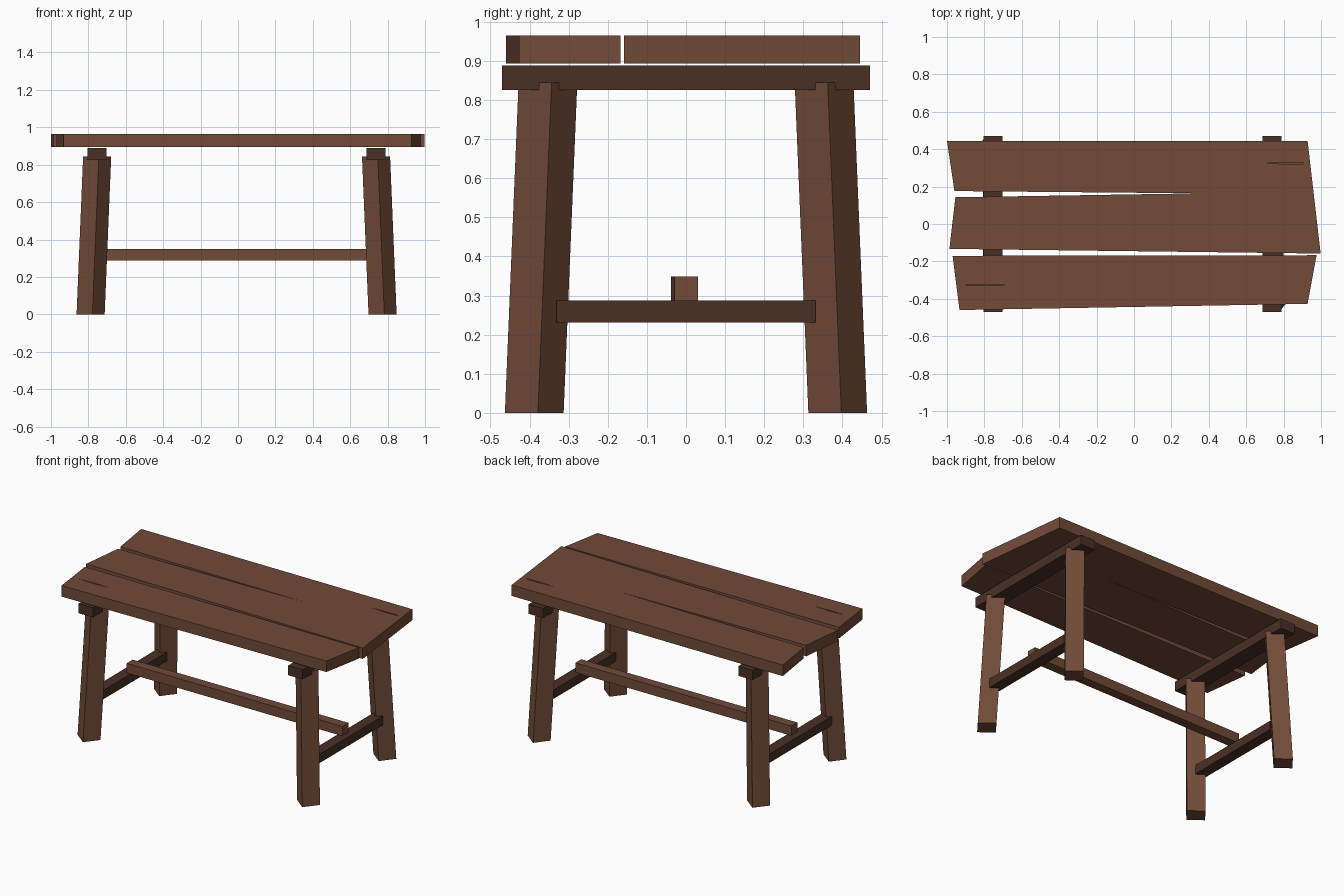
import bpy, bmesh, math
from mathutils import Vector

if "Cube" in bpy.data.objects:
    bpy.data.objects.remove(bpy.data.objects["Cube"])


def material(name, rgb):
    m = bpy.data.materials.new(name)
    m.diffuse_color = (*rgb, 1)
    m.use_nodes = True
    m.node_tree.nodes["Principled BSDF"].inputs["Base Color"].default_value = m.diffuse_color
    return m


WOOD = material("warm brown wood", (0.165, 0.070, 0.040))
DARK = material("dark brown wood", (0.068, 0.030, 0.019))


def prism(name, bottom, top, mat):
    """Solid between two matching outlines of 3D points."""
    bm = bmesh.new()
    lo = [bm.verts.new(p) for p in bottom]
    hi = [bm.verts.new(p) for p in top]
    n = len(lo)
    bm.faces.new(lo[::-1])
    bm.faces.new(hi)
    for i in range(n):
        j = (i + 1) % n
        bm.faces.new((lo[i], lo[j], hi[j], hi[i]))
    bmesh.ops.recalc_face_normals(bm, faces=bm.faces)
    me = bpy.data.meshes.new(name)
    bm.to_mesh(me)
    bm.free()
    me.materials.append(mat)
    ob = bpy.data.objects.new(name, me)
    bpy.context.collection.objects.link(ob)
    return ob


def slab(name, outline, z0, z1, mat):
    return prism(name, [(x, y, z0) for x, y in outline],
                 [(x, y, z1) for x, y in outline], mat)


def box(name, x0, x1, y0, y1, z0, z1, mat):
    return slab(name, [(x0, y0), (x1, y0), (x1, y1), (x0, y1)], z0, z1, mat)


def cut_crack(plank, outline):
    """Shallow drying crack in the upper face."""
    cutter = slab("crack_cutter", outline, 0.93, 1.0, plank.data.materials[0])
    cutter.hide_render = True
    cutter.hide_set(True)
    mod = plank.modifiers.new("crack", "BOOLEAN")
    mod.operation = "DIFFERENCE"
    mod.solver = "EXACT"
    mod.object = cutter


# Table top: a front plank, and a wide back plank split from its left end
front = slab("front_plank", [(-0.933, -0.46), (0.928, -0.427), (0.976, -0.167),
                             (-0.97, -0.17)], 0.894, 0.965, WOOD)
back = slab("split_back_plank", [(-0.987, -0.133), (0.998, -0.158), (0.928, 0.445),
                                 (-1.0, 0.445), (-0.96, 0.176), (0.35, 0.164),
                                 (-0.955, 0.143)], 0.894, 0.965, WOOD)
cut_crack(front, [(-0.91, -0.328), (-0.79, -0.33), (-0.685, -0.325), (-0.79, -0.322)])
cut_crack(back, [(0.71, 0.325), (0.82, 0.320), (0.905, 0.322), (0.905, 0.329), (0.82, 0.329)])

# Splayed square legs, all twisted the same way about the vertical
twist, half = math.radians(-38), 0.107 / 2


def square(cx, cy, z):
    r = half * math.sqrt(2)
    return [Vector((cx + r * math.cos(twist + math.radians(45 + 90 * k)),
                    cy + r * math.sin(twist + math.radians(45 + 90 * k)), z))
            for k in range(4)]


for side, top_x, foot_x, rail_x in (("left", -0.753, -0.788, -0.772),
                                    ("right", 0.738, 0.773, 0.765)):
    for end, s in (("front", -1), ("back", 1)):
        prism(f"{end}_{side}_leg", square(foot_x, s * 0.388, 0),
              square(top_x, s * 0.353, 0.845), WOOD)
    # Beam under the top and low rail joining each pair of legs
    box(f"{side}_top_beam", top_x - 0.051, top_x + 0.051, -0.471, 0.471, 0.826, 0.888, DARK)
    box(f"{side}_low_rail", rail_x - 0.035, rail_x + 0.035, -0.331, 0.331, 0.231, 0.288, DARK)

# Long stretcher resting on the rails, very slightly skewed
slab("long_stretcher", [(-0.765, -0.038), (0.765, -0.030), (0.765, 0.031), (-0.765, 0.023)],
     0.287, 0.349, WOOD)
